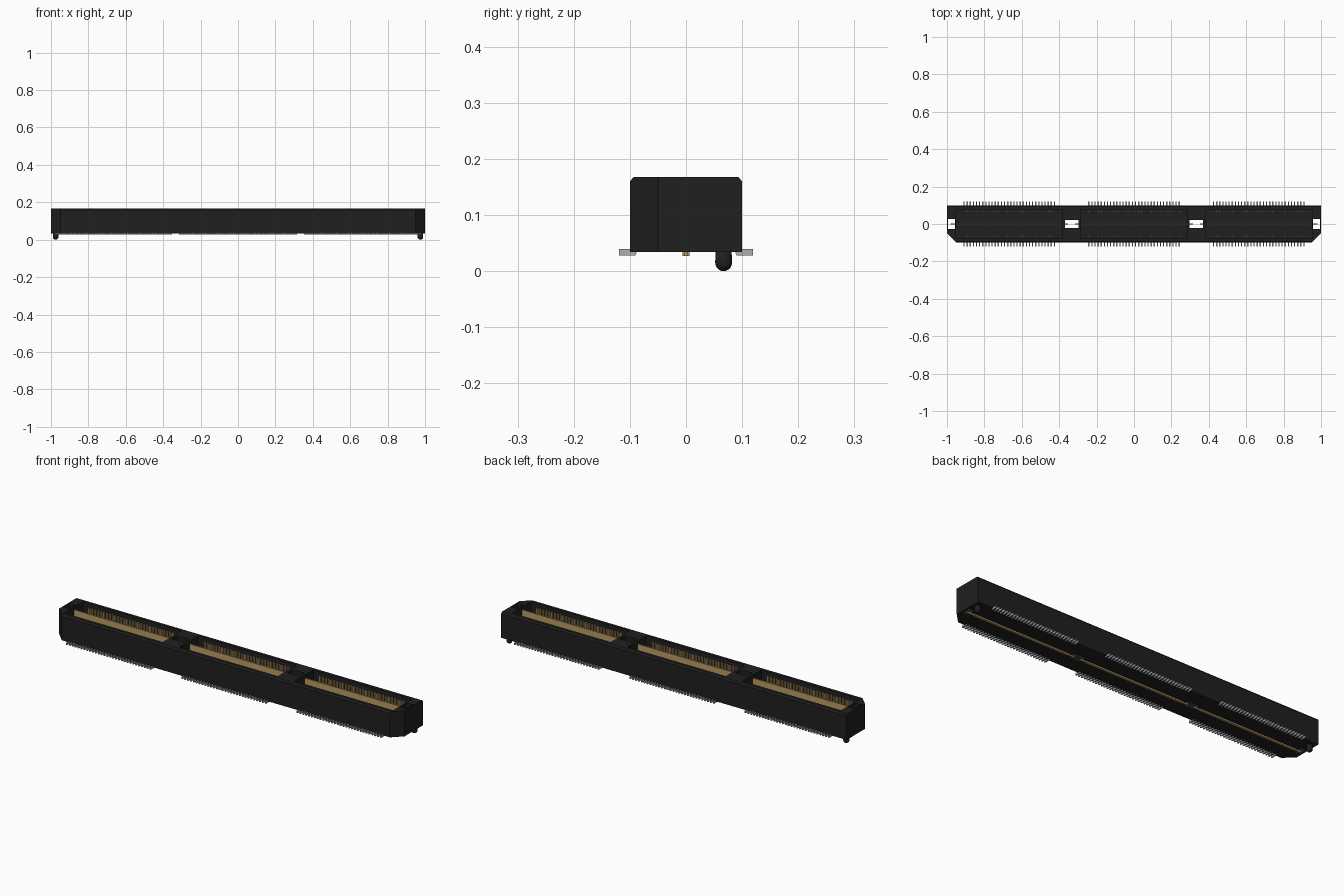
import bpy, bmesh
from mathutils import Matrix, Vector

cube = bpy.data.objects.get("Cube")
if cube:
    bpy.data.objects.remove(cube, do_unlink=True)


def material(name, colour):
    m = bpy.data.materials.new(name)
    m.use_nodes = True
    m.diffuse_color = (*colour, 1)
    m.node_tree.nodes["Principled BSDF"].inputs["Base Color"].default_value = (*colour, 1)
    return m


black = material("black plastic", (0.014, 0.014, 0.014))
gold = material("gold contact", (0.5, 0.33, 0.13))
tin = material("tin solder tail", (0.42, 0.42, 0.42))

BANKS = (-0.667, 0, 0.667)
BOTTOM, TOP = 0.034, 0.168
PITCH, PINS = 0.01667, 30


def finish(bm, name, mat):
    bmesh.ops.recalc_face_normals(bm, faces=bm.faces[:])
    mesh = bpy.data.meshes.new(name)
    bm.to_mesh(mesh)
    bm.free()
    obj = bpy.data.objects.new(name, mesh)
    bpy.context.collection.objects.link(obj)
    mesh.materials.append(mat)
    return obj


def box(bm, x, y, z):
    """Add a box given (min, max) on each axis."""
    lo, hi = Vector((x[0], y[0], z[0])), Vector((x[1], y[1], z[1]))
    bmesh.ops.create_cube(bm, size=1, matrix=Matrix.Translation((lo + hi) / 2)
                          @ Matrix.Diagonal((*(hi - lo), 1)))


def bar(bm, x, width, profile):
    """Extrude a (y, z) profile along x."""
    ends = [[bm.verts.new((x + s * width / 2, y, z)) for y, z in profile] for s in (-1, 1)]
    for ring in ends:
        bm.faces.new(ring)
    for i in range(len(profile)):
        j = (i + 1) % len(profile)
        bm.faces.new((ends[0][i], ends[0][j], ends[1][j], ends[1][i]))


# Housing: block with clipped front corners and bevelled long top edges
def outline(bm, z, inset):
    y = 0.1 - inset
    pts = [(-1, y), (-1, -0.05), (-0.95 - inset, -y),
           (0.95 + inset, -y), (1, -0.05), (1, y)]
    return [bm.verts.new((px, py, z)) for px, py in pts]


bm = bmesh.new()
rings = [outline(bm, BOTTOM, 0), outline(bm, TOP - 0.008, 0), outline(bm, TOP, 0.007)]
bm.faces.new(rings[0])
bm.faces.new(rings[-1])
for a, b in zip(rings, rings[1:]):
    for i in range(6):
        j = (i + 1) % 6
        bm.faces.new((a[i], a[j], b[j], b[i]))
housing = finish(bm, "housing", black)

# Cutter: three pockets, end slots and windows between banks
bm = bmesh.new()
for c in BANKS:
    box(bm, (c - 0.285, c + 0.285), (-0.077, 0.077), (0.06, 0.3))
for s in (-1, 1):
    for inner, outer, half in ((0.958, 0.994, 0.027), (0.298, 0.370, 0.022)):
        box(bm, sorted((s * inner, s * outer)), (-half, half), (-0.1, 0.3))
cutter = finish(bm, "housing_cutter", black)
cutter.hide_render = True
cutter.hide_set(True)
cut = housing.modifiers.new("pockets", 'BOOLEAN')
cut.operation = 'DIFFERENCE'
cut.solver = 'EXACT'
cut.object = cutter

# Contacts and solder tails, mirrored to both long sides
contact = [(0.064, 0.05), (0.076, 0.05), (0.076, 0.142), (0.072, 0.15), (0.064, 0.15)]
tail = [(0.119, 0.028), (0.119, 0.039), (0.086, 0.039), (0.09, 0.028)]
for number, c in enumerate(BANKS, 1):
    for side, label in ((1, "back"), (-1, "front")):
        for profile, part, mat in ((contact, "contacts", gold), (tail, "solder_tails", tin)):
            bm = bmesh.new()
            for i in range(PINS):
                bar(bm, c + (i - (PINS - 1) / 2) * PITCH, 0.0065,
                    [(side * y, z) for y, z in profile])
            finish(bm, f"{label}_{part}_{number}", mat)

    # Central ground blade with a wider foot and small end tabs
    bm = bmesh.new()
    box(bm, (c - 0.28, c + 0.28), (-0.003, 0.003), (0.03, 0.157))
    box(bm, (c - 0.28, c + 0.28), (-0.006, 0.006), (0.027, 0.036))
    for s in (-1, 1):
        box(bm, sorted((c + s * 0.28, c + s * 0.315)), (-0.003, 0.003), (0.027, 0.036))
    finish(bm, f"ground_blade_{number}", gold)

# Round-tipped locating pegs under each end
for s, label in ((-1, "right"), (1, "left")):
    bm = bmesh.new()
    bmesh.ops.create_uvsphere(bm, u_segments=20, v_segments=10, radius=0.015)
    for v in bm.verts:
        v.co.z = v.co.z + 0.015 if v.co.z < 0.001 else 0.036
    bmesh.ops.translate(bm, verts=bm.verts[:], vec=(s * 0.975, 0.067, 0))
    for f in bm.faces:
        f.smooth = True
    finish(bm, f"{label}_peg", black)
